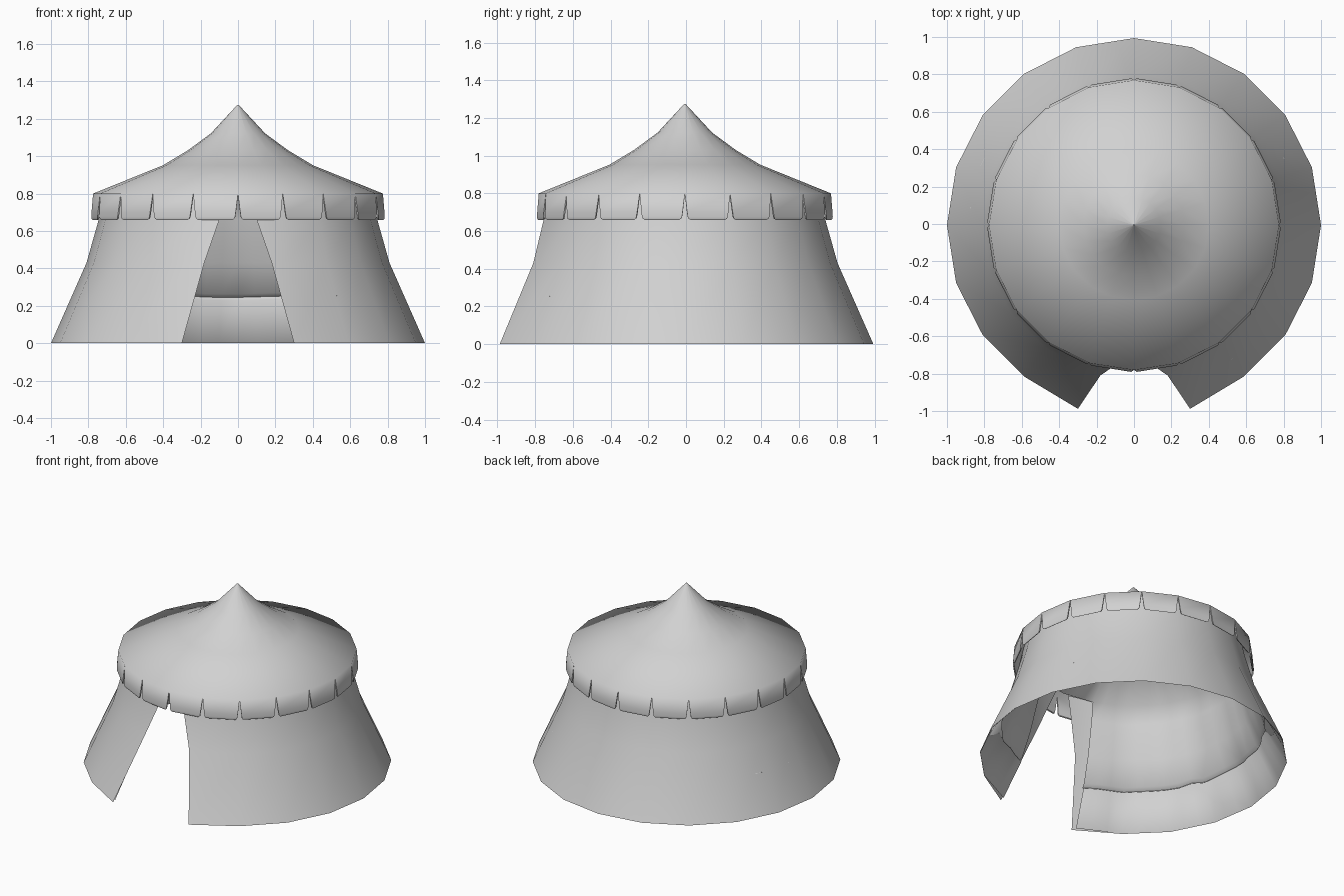
import bpy, bmesh, math, random
from mathutils import Vector

random.seed(4)
SIDES = 20
STEP = 2 * math.pi / SIDES
GREY = (0.64, 0.64, 0.64, 1)

cube = bpy.data.objects.get("Cube")
if cube:
    bpy.data.objects.remove(cube, do_unlink=True)

canvas = bpy.data.materials.new("grey canvas")
canvas.use_nodes = True
canvas.diffuse_color = GREY
canvas.node_tree.nodes["Principled BSDF"].inputs["Base Color"].default_value = GREY


def make_object(name, bm, angle, thickness=0):
    mesh = bpy.data.meshes.new(name)
    bmesh.ops.remove_doubles(bm, verts=bm.verts[:], dist=0.0005)
    bm.to_mesh(mesh)
    bm.free()
    mesh.materials.append(canvas)
    obj = bpy.data.objects.new(name, mesh)
    bpy.context.collection.objects.link(obj)
    bpy.ops.object.select_all(action='DESELECT')
    obj.select_set(True)
    bpy.context.view_layer.objects.active = obj
    if thickness:
        mod = obj.modifiers.new("thickness", 'SOLIDIFY')
        mod.thickness = thickness
        mod.offset = -1
        bpy.ops.object.modifier_apply(modifier=mod.name)
    bpy.ops.object.shade_smooth_by_angle(angle=math.radians(angle))


def add_sheet(bm, columns, flip=False):
    """Quads between neighbouring columns of points."""
    grid = [[bm.verts.new(p) for p in col] for col in columns]
    for a, b in zip(grid, grid[1:]):
        for i in range(len(a) - 1):
            quad = [a[i], b[i], b[i + 1], a[i + 1]]
            bm.faces.new(quad[::-1] if flip else quad)


def on_ring(k, r, z):
    """Point on the k-th side of the plan, counted from the front."""
    angle = k * STEP - math.pi / 2
    return Vector((r * math.cos(angle), r * math.sin(angle) - 0.006, z))


def ring_columns(profile, first, last):
    return [[on_ring(k, r, z) for r, z in profile] for k in range(first, last + 1)]


def subdivide(columns, parts=3):
    """Extra columns along each straight side."""
    fine = [[p.lerp(q, n / parts) for p, q in zip(a, b)]
            for a, b in zip(columns, columns[1:]) for n in range(parts)]
    return fine + [columns[-1]]


# Wall: flared ring of panels, with flaps narrowing the doorway towards the top
wall_profile = [(1.0, 0), (0.81, 0.43), (0.745, 0.66), (0.715, 0.8)]
door_edge = [(0.30, -0.988, 0), (0.18, -0.81, 0.43), (0.10, -0.755, 0.66), (0.05, -0.725, 0.8)]
wall = ring_columns(wall_profile, 1, SIDES - 1)
left_edge = [Vector(p) for p in door_edge]
right_edge = [Vector((-x, y, z)) for x, y, z in door_edge]
wall[0][0], wall[-1][0] = left_edge[0].copy(), right_edge[0].copy()
bm = bmesh.new()
add_sheet(bm, [left_edge] + wall + [right_edge])
bmesh.ops.dissolve_degenerate(bm, edges=bm.edges[:], dist=0.0005)
make_object("tent_wall", bm, 40)

# Lining: follows the wall inside, with a pleated fold, and continues as a ceiling
lining_profile = [(0.996, 0), (0.868, 0.235), (0.886, 0.25), (0.86, 0.268),
                  (0.79, 0.43), (0.728, 0.66), (0.705, 0.79)]
ceiling_profile = [(0.705, 0.79), (0.39, 0.935), (0.26, 1.015), (0.135, 1.105), (0.003, 1.25)]
lining = subdivide(ring_columns(lining_profile, 1, SIDES - 1))
for col in lining:
    pull, sag = random.uniform(0.985, 1.004), random.uniform(-0.008, 0.008)
    for p in col[1:4]:
        p.x *= pull
        p.y *= pull
        p.z += sag
bm = bmesh.new()
add_sheet(bm, lining, flip=True)
add_sheet(bm, subdivide(ring_columns(ceiling_profile, 0, SIDES)), flip=True)
make_object("inner_lining", bm, 80)

# Roof: concave cone with a valance of hanging flaps
roof_profile = [(0.775, 0.80), (0.40, 0.952), (0.27, 1.03), (0.145, 1.122), (0.003, 1.275)]
# radius, height and slit width of each flap row
flap_rows = [(0.775, 0.80, 0), (0.785, 0.70, 0.05), (0.787, 0.675, 0.065),
             (0.786, 0.665, 0.085), (0.783, 0.66, 0.12)]
bm = bmesh.new()
add_sheet(bm, ring_columns(roof_profile, 0, SIDES))
for k in range(SIDES):
    sides = ([], [])
    for r, z, slit in flap_rows:
        a, b = on_ring(k, r, z), on_ring(k + 1, r, z)
        sides[0].append(a.lerp(b, slit))
        sides[1].append(a.lerp(b, 1 - slit))
    add_sheet(bm, sides, flip=True)
make_object("roof_and_valance", bm, 75, thickness=0.008)
